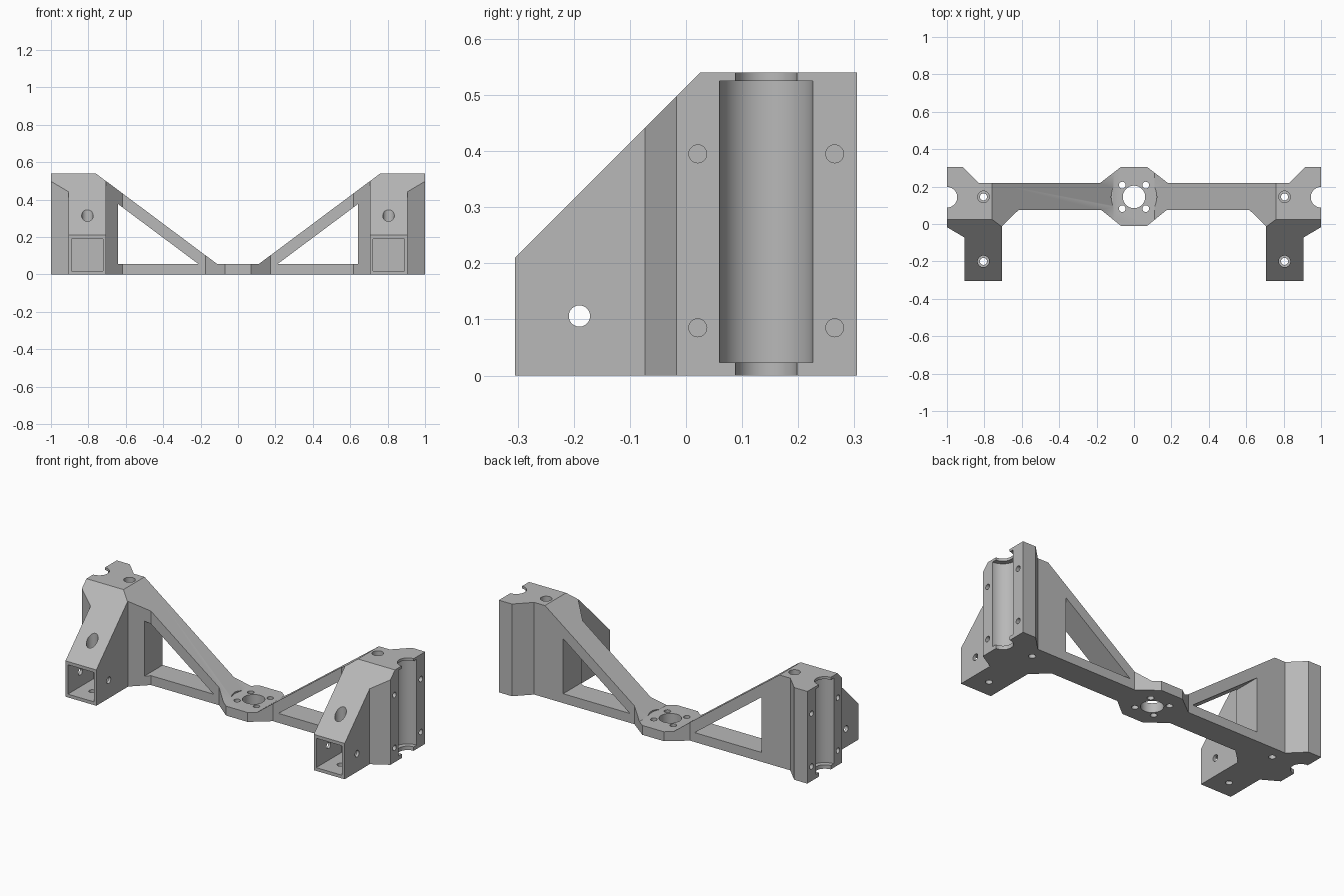
import bpy, bmesh
from mathutils import Matrix, Vector

old = bpy.data.objects.get("Cube")
if old:
    bpy.data.objects.remove(old, do_unlink=True)

grey = bpy.data.materials.new("plain grey")
grey.use_nodes = True
COLOUR = (0.48, 0.48, 0.48, 1)
grey.diffuse_color = COLOUR
grey.node_tree.nodes["Principled BSDF"].inputs["Base Color"].default_value = COLOUR

TOP, BASE = 0.54, 0.055
AXIS_Y = 0.145        # line through the arm, motor plate and rod channels


def make_object(name, bm):
    bmesh.ops.recalc_face_normals(bm, faces=bm.faces)
    mesh = bpy.data.meshes.new(name)
    bm.to_mesh(mesh)
    bm.free()
    mesh.materials.append(grey)
    obj = bpy.data.objects.new(name, mesh)
    bpy.context.collection.objects.link(obj)
    return obj


def prism(name, points, axis, start, end):
    """Extrude a 2D outline along the x, y or z axis."""
    place = {"x": lambda a, b: (start, a, b),
             "y": lambda a, b: (a, start, b),
             "z": lambda a, b: (a, b, start)}[axis]
    bm = bmesh.new()
    face = bm.faces.new([bm.verts.new(place(a, b)) for a, b in points])
    step = Vector([(end - start) * (axis == k) for k in "xyz"])
    grown = bmesh.ops.extrude_face_region(bm, geom=[face])["geom"]
    moved = [g for g in grown if isinstance(g, bmesh.types.BMVert)]
    bmesh.ops.translate(bm, verts=moved, vec=step)
    return make_object(name, bm)


def rod(radius, start, end, axis="z", sides=48):
    """Round cutter between two points on a line along z or x."""
    a, b = Vector(start), Vector(end)
    turn = Matrix.Rotation(1.570796, 4, "Y") if axis == "x" else Matrix()
    bm = bmesh.new()
    bmesh.ops.create_cone(bm, cap_ends=True, segments=sides, radius1=radius,
                          radius2=radius, depth=(b - a).length,
                          matrix=Matrix.Translation((a + b) / 2) @ turn)
    return make_object("cutter", bm)


def cut(body, cutter):
    cutter.hide_render = True
    mod = body.modifiers.new("cut", "BOOLEAN")
    mod.operation, mod.solver, mod.object = "DIFFERENCE", "EXACT", cutter
    bpy.context.view_layer.objects.active = body
    bpy.ops.object.modifier_apply(modifier=mod.name)
    bpy.data.objects.remove(cutter, do_unlink=True)


# Plan outline of one half, mirrored to make the whole body
half = [(0.07, 0.305), (0.18, 0.22), (0.83, 0.22), (0.915, 0.305), (1, 0.305),
        (1, -0.017), (0.905, -0.073), (0.905, -0.305), (0.705, -0.305),
        (0.705, -0.01), (0.617, 0.075), (0.175, 0.075), (0.07, -0.01)]
outline = half + [(-x, y) for x, y in reversed(half)]
body = prism("rod_mount_bracket", outline, "z", 0, TOP)

# Valley between the towers, and slope over the front sockets
cut(body, prism("cutter", [(-0.11, BASE), (0.11, BASE), (0.894, 0.64), (-0.894, 0.64)],
                "y", -0.5, 0.5))
cut(body, prism("cutter", [(-0.505, 0.01), (0.125, 0.64), (-0.505, 0.64)], "x", -1.2, 1.2))

# Motor plate: round clearance, shaft hole and four screw holes
cut(body, rod(0.122, (0, AXIS_Y, BASE), (0, AXIS_Y, 0.7)))
cut(body, rod(0.06, (0, AXIS_Y, -0.1), (0, AXIS_Y, 0.2)))
for sx in (1, -1):
    for sy in (1, -1):
        x, y = sx * 0.063, AXIS_Y + sy * 0.063
        cut(body, rod(0.018, (x, y, -0.1), (x, y, 0.2), sides=24))

for s in (1, -1):
    # Triangular window under each strut
    cut(body, prism("cutter", [(s * 0.21, BASE), (s * 0.642, BASE), (s * 0.642, 0.377)],
                    "y", -0.5, 0.5))
    # Rod channel with narrower ends on the outer face
    cut(body, rod(0.083, (s, AXIS_Y - 0.002, 0.023), (s, AXIS_Y - 0.002, 0.525), sides=64))
    cut(body, rod(0.055, (s, AXIS_Y - 0.002, -0.1), (s, AXIS_Y - 0.002, 0.7)))
    # Blind clamp screw holes beside the channel
    for y in (0.021, 0.265):
        for z in (0.085, 0.395):
            cut(body, rod(0.016, (s * 0.9, y, z), (s * 1.1, y, z), "x", 24))
    # Square socket in the front
    lo, hi = s * 0.721, s * 0.889
    cut(body, prism("cutter", [(lo, 0.019), (hi, 0.019), (hi, 0.191), (lo, 0.191)],
                    "y", -0.4, -0.07))
    # Cross hole through the socket walls
    cut(body, rod(0.019, (s * 0.6, -0.19, 0.106), (s, -0.19, 0.106), "x", 24))
    # Counterbored vertical screw holes
    for y, seat in ((-0.2, 0.21), (AXIS_Y, 0.06)):
        cut(body, rod(0.031, (s * 0.805, y, seat), (s * 0.805, y, 0.7), sides=32))
        cut(body, rod(0.019, (s * 0.805, y, -0.1), (s * 0.805, y, 0.7), sides=24))

# Crisp edges with smooth bores
for obj in bpy.context.selected_objects:
    obj.select_set(False)
body.select_set(True)
bpy.context.view_layer.objects.active = body
bpy.ops.object.shade_smooth_by_angle(angle=0.45)
